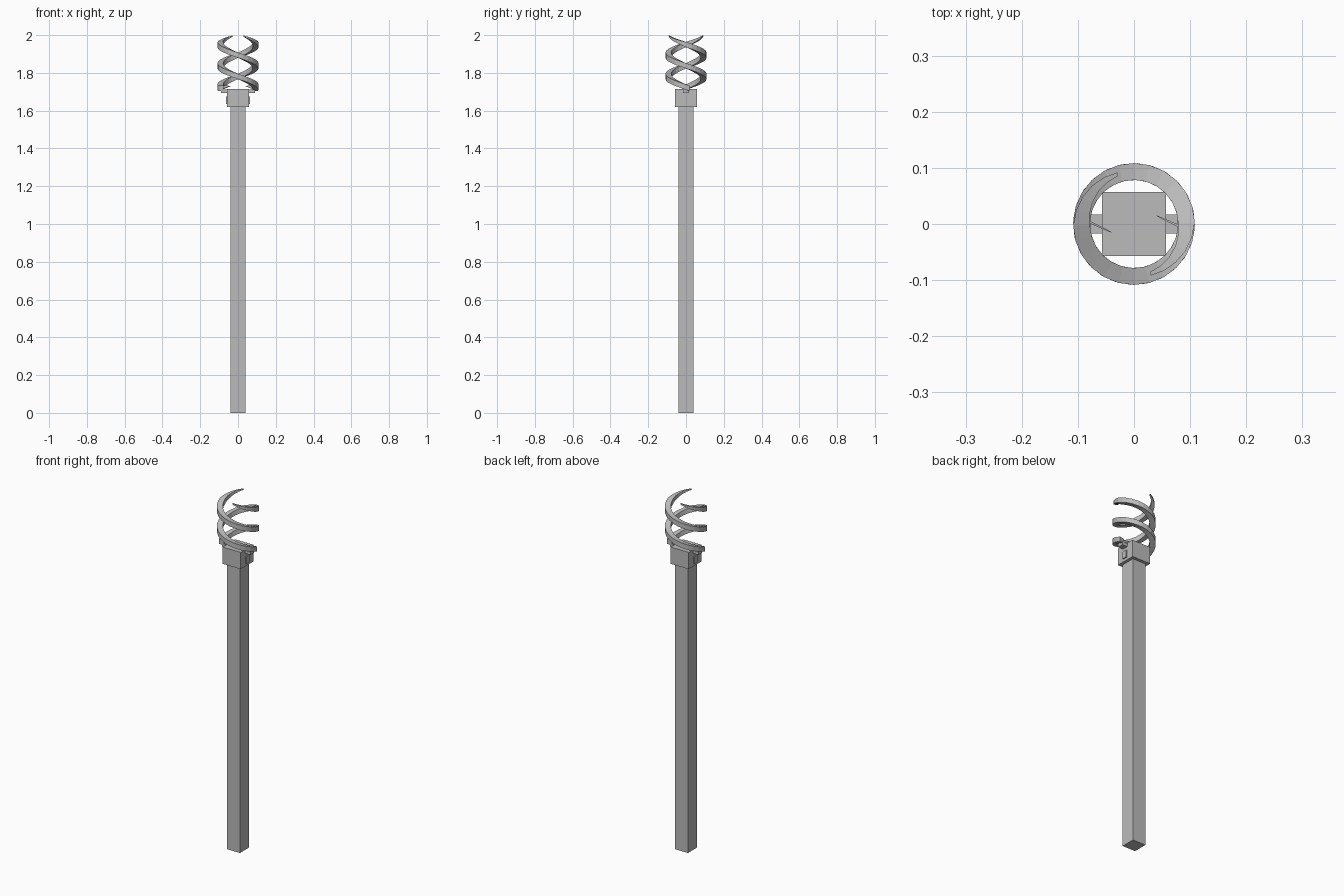
import bpy, bmesh, math

old = bpy.data.objects.get("Cube")
if old:
    bpy.data.objects.remove(old, do_unlink=True)

grey = bpy.data.materials.new("plain grey")
grey.use_nodes = True
colour = (0.5, 0.5, 0.5, 1)
grey.diffuse_color = colour
grey.node_tree.nodes["Principled BSDF"].inputs["Base Color"].default_value = colour


def finish(name, bm):
    bmesh.ops.recalc_face_normals(bm, faces=bm.faces[:])
    mesh = bpy.data.meshes.new(name)
    bm.to_mesh(mesh)
    bm.free()
    mesh.materials.append(grey)
    obj = bpy.data.objects.new(name, mesh)
    bpy.context.collection.objects.link(obj)
    return obj


def box(name, low, high):
    bm = bmesh.new()
    bmesh.ops.create_cube(bm, size=1)
    for v in bm.verts:
        v.co = [(a + b) / 2 + c * (b - a) for a, b, c in zip(low, high, v.co)]
    return finish(name, bm)


def sweep(name, stations):
    """Rectangular band through (angle, z, radius, width, height) stations."""
    bm = bmesh.new()
    rings = []
    for angle, z, radius, width, height in stations:
        ring = []
        for i, j in ((-1, -1), (1, -1), (1, 1), (-1, 1)):
            r = radius + i * width / 2
            ring.append(bm.verts.new((r * math.cos(angle), r * math.sin(angle), z + j * height / 2)))
        rings.append(ring)
    for a, b in zip(rings, rings[1:]):
        for k in range(4):
            n = (k + 1) % 4
            bm.faces.new((a[k], a[n], b[n], b[k]))
    bm.faces.new(rings[0][::-1])
    bm.faces.new(rings[-1])
    return finish(name, bm)


# Shaft and square head
box("shaft", (-0.04, -0.04, 0), (0.04, 0.04, 1.62))
box("head_block", (-0.057, -0.057, 1.62), (0.057, 0.057, 1.715))

# Two opposed spiral blades, tapering to a point at the top
PITCH, STEPS, START, END = 0.225, 30, 10, -432
for side, turn in (("left", 0), ("right", math.pi)):
    stations = []
    for s in range(STEPS + 1):
        deg = START + (END - START) * s / STEPS
        taper = min(1, (deg - END) / 75)
        stations.append((math.radians(deg) + turn, 1.725 - PITCH * deg / 360, 0.0935,
                         0.006 + 0.024 * taper, 0.006 + 0.022 * taper))
    sweep("spiral_blade_" + side, stations)

    # Inward spike at the foot of the blade
    sweep("foot_spike_" + side, [(turn + 0.35, 1.73, 0.043, 0.002, 0.002),
                                 (turn - 0.06, 1.724, 0.083, 0.012, 0.02)])

    # Bracket under the blade and small peg on the head
    d = 1 if side == "left" else -1

    def side_box(name, inner, outer, half, z0, z1):
        xs = sorted((d * inner, d * outer))
        box(name + side, (xs[0], -half, z0), (xs[1], half, z1))

    side_box("bracket_", 0.05, 0.09, 0.017, 1.694, 1.712)
    side_box("peg_", 0.05, 0.063, 0.014, 1.635, 1.675)
